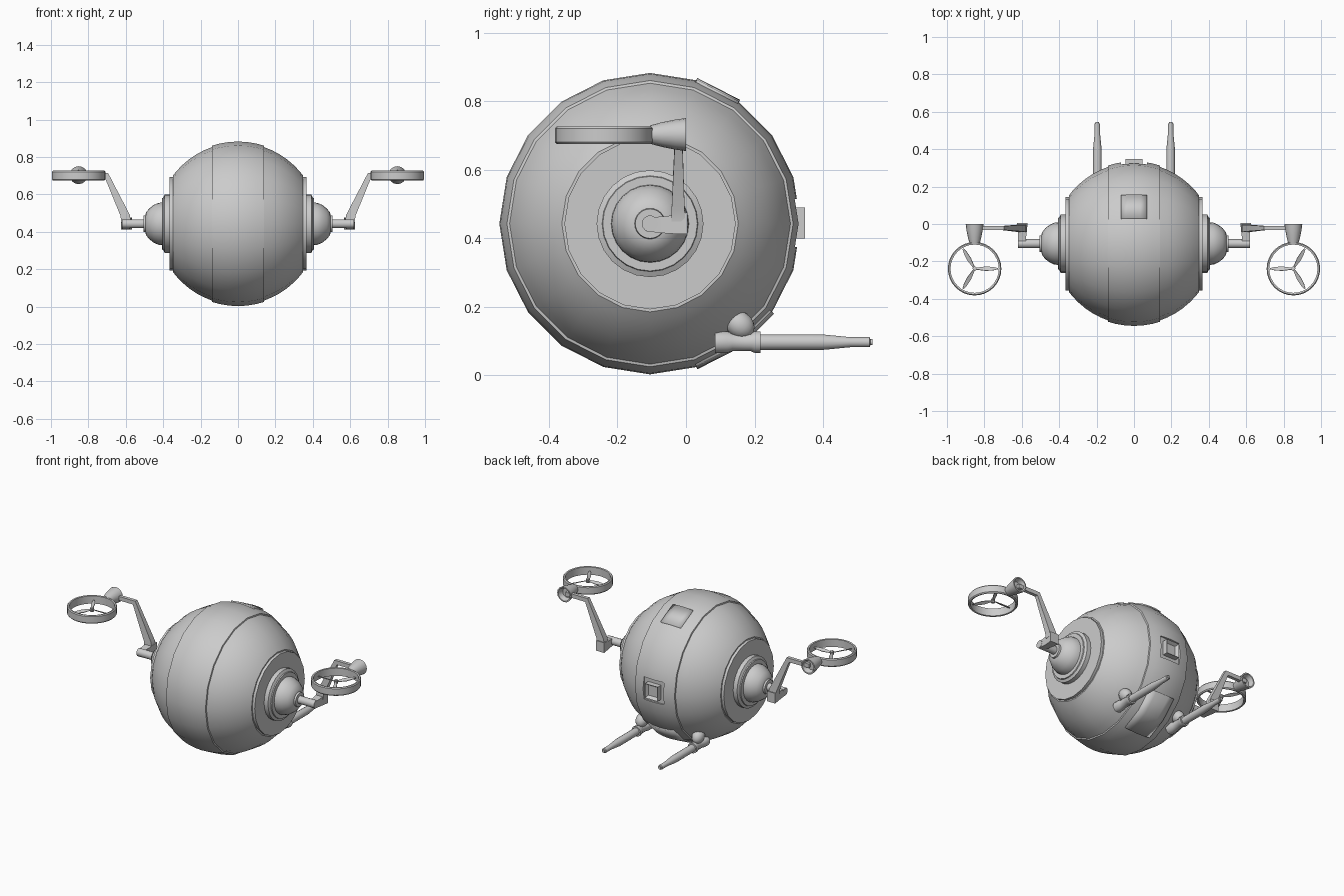
import bpy, bmesh
from math import sin, cos, pi, radians, sqrt
from mathutils import Vector, Matrix

if "Cube" in bpy.data.objects:
    bpy.data.objects.remove(bpy.data.objects["Cube"])

CY, CZ = -0.105, 0.443          # centre of the hull
AX = {'X': Matrix(((0, 0, 1), (1, 0, 0), (0, 1, 0))),   # local z -> world x
      'Y': Matrix(((1, 0, 0), (0, 0, 1), (0, 1, 0))),
      'Z': Matrix.Identity(3)}


def finish(name, bm, mirror=False, angle=30):
    bmesh.ops.recalc_face_normals(bm, faces=bm.faces)
    me = bpy.data.meshes.new(name)
    bm.to_mesh(me)
    bm.free()
    ob = bpy.data.objects.new(name, me)
    bpy.context.collection.objects.link(ob)
    bpy.ops.object.select_all(action='DESELECT')
    ob.select_set(True)
    bpy.context.view_layer.objects.active = ob
    bpy.ops.object.shade_smooth_by_angle(angle=radians(angle))
    if mirror:
        ob.modifiers.new("mirror", 'MIRROR')
    return ob


def lathe(name, profile, axis, centre, segs, mirror=False, closed=False):
    """Revolve (along, radius) points round an axis."""
    bm = bmesh.new()
    rings = []
    for a, r in profile:
        if r == 0:
            rings.append([bm.verts.new(AX[axis] @ Vector((0, 0, a)) + Vector(centre))])
        else:
            rings.append([bm.verts.new(AX[axis] @ Vector((r * cos(2 * pi * i / segs), r * sin(2 * pi * i / segs), a))
                                       + Vector(centre)) for i in range(segs)])
    pairs = list(zip(rings, rings[1:]))
    if closed:
        pairs.append((rings[-1], rings[0]))
    for p, q in pairs:
        for i in range(segs):
            j = (i + 1) % segs
            vs = [p[i % len(p)], p[j % len(p)], q[j % len(q)], q[i % len(q)]]
            bm.faces.new(list(dict.fromkeys(vs)))
    return finish(name, bm, mirror)


def loft(name, sections, mirror=False):
    """Skin a row of four-cornered sections and cap both ends."""
    bm = bmesh.new()
    rows = [[bm.verts.new(p) for p in s] for s in sections]
    for a, b in zip(rows, rows[1:]):
        for i in range(4):
            bm.faces.new((a[i], a[(i + 1) % 4], b[(i + 1) % 4], b[i]))
    bm.faces.new(rows[0])
    bm.faces.new(rows[-1])
    return finish(name, bm, mirror)


def box(name, lo, hi):
    bm = bmesh.new()
    bmesh.ops.create_cube(bm, size=1)
    lo, hi = Vector(lo), Vector(hi)
    for v in bm.verts:
        v.co = (lo + hi) / 2 + v.co * (hi - lo)
    return finish(name, bm)


def band_r(x):
    return sqrt(0.44 ** 2 - x * x)


# Hull: raised centre band and two stepped sphere caps
half = [(x, band_r(x)) for x in (0.05, 0.1, 0.138)] + [(0.14, 0.41)]
half += [(x, sqrt(0.433 ** 2 - x * x)) for x in (0.18, 0.22, 0.26, 0.3, 0.33, 0.348)] + [(0.348, 0)]
hull = lathe("hull", [(-x, r) for x, r in reversed(half)] + [(0, 0.44)] + half, 'X', (0, CY, CZ), 20)

# Recess behind the rear sensor
cutter = box("recess_cutter", (-0.07, 0.312, 0.375), (0.07, 0.5, 0.515))
cutter.hide_render = True
cutter.hide_set(True)
cut = hull.modifiers.new("recess", 'BOOLEAN')
cut.operation = 'DIFFERENCE'
cut.object = cutter

# Rear sensor box with inset face
bm = bmesh.new()
bmesh.ops.create_cube(bm, size=1)
for v in bm.verts:
    v.co = Vector((v.co.x * 0.09, 0.325 + v.co.y * 0.044, 0.445 + v.co.z * 0.09))
back = [f for f in bm.faces if f.calc_center_median().y > 0.34]
bmesh.ops.inset_region(bm, faces=back, thickness=0.018)
bmesh.ops.translate(bm, verts=back[0].verts, vec=(0, -0.02, 0))
finish("rear_sensor", bm)


# Raised hatches following the hull facets
def hatch(name, angles, w):
    bm = bmesh.new()
    rows = []
    for a in map(radians, angles):
        rows.append([bm.verts.new((x, CY + (band_r(x) + 0.007) * sin(a), CZ + (band_r(x) + 0.007) * cos(a)))
                     for x in (-w, -w / 2, 0, w / 2, w)])
    for p, q in zip(rows, rows[1:]):
        for i in range(4):
            bm.faces.new((p[i], q[i], q[i + 1], p[i + 1]))
    ob = finish(name, bm)
    m = ob.modifiers.new("thickness", 'SOLIDIFY')
    m.thickness = 0.02
    # thicken inwards, towards the hull centre
    f = ob.data.polygons[0]
    outward = f.normal.dot(f.center - Vector((0, CY, CZ))) > 0
    m.offset = -1 if outward else 1


hatch("top_hatch", (18, 36), 0.07)
hatch("belly_hatch", (126, 144, 162), 0.09)

# Side hub: stepped discs, dome and axle
lathe("hub_disc", [(0.33, 0.25), (0.365, 0.25), (0.365, 0)], 'X', (0, CY, CZ), 20, True)
lathe("hub_ring", [(0.36, 0.156), (0.392, 0.156), (0.4, 0.14), (0.406, 0.138), (0.406, 0)],
      'X', (0, CY, CZ), 24, True)
lathe("hub_dome", [(0.40, 0.114), (0.425, 0.112), (0.45, 0.101), (0.475, 0.082), (0.492, 0.06),
                   (0.495, 0.045), (0.506, 0.043), (0.506, 0)], 'X', (0, CY, CZ), 24, True)
lathe("axle", [(0.49, 0.024), (0.62, 0.024), (0.62, 0)], 'X', (0, CY, CZ), 14, True)


# Elbow bracket and bent arm
def sec_y(y, x0, x1, z0, z1):
    return [(x0, y, z0), (x1, y, z0), (x1, y, z1), (x0, y, z1)]


loft("elbow", [sec_y(-0.115, 0.58, 0.618, 0.42, 0.46), sec_y(-0.05, 0.575, 0.62, 0.414, 0.466),
               sec_y(0.005, 0.568, 0.626, 0.412, 0.476)], True)


def sec_arm(a, b, y0, y1):
    return [(a[0], y0, a[1]), (b[0], y0, b[1]), (b[0], y1, b[1]), (a[0], y1, a[1])]


loft("arm", [sec_arm((0.572, 0.45), (0.624, 0.45), -0.043, -0.002),
             sec_arm((0.578, 0.49), (0.628, 0.485), -0.042, -0.004),
             sec_arm((0.695, 0.715), (0.712, 0.69), -0.032, -0.011),
             sec_arm((0.85, 0.715), (0.85, 0.69), -0.032, -0.011)], True)

# Motor pod with hollow tail
lathe("motor_pod", [(-0.104, 0), (-0.104, 0.027), (-0.07, 0.036), (-0.03, 0.044), (0, 0.048), (0, 0.04),
                    (-0.03, 0.03), (-0.03, 0)], 'Y', (0.852, 0, 0.703), 16, True)

# Ducted fan: ring, hub and three blades
FX, FY, FZ = 0.852, -0.239, 0.701
lathe("fan_ring", [(-0.026, 0.138), (-0.02, 0.143), (0.02, 0.143), (0.026, 0.138), (0.024, 0.129), (-0.024, 0.129)],
      'Z', (FX, FY, FZ), 32, True, True)
lathe("fan_hub", [(-0.014, 0), (-0.012, 0.011), (0.01, 0.011), (0.014, 0)], 'Z', (FX, FY, FZ), 10, True)
for k in range(3):
    rot = Matrix.Rotation(pi + k * 2 * pi / 3, 3, 'Z')
    secs = []
    for r, w, tw in ((0.0, 0.004, 0.6), (0.06, 0.012, 0.4), (0.1, 0.009, 0.3), (0.124, 0.003, 0.2)):
        corners = [(-w, -0.002), (w, -0.002), (w, 0.002), (-w, 0.002)]
        secs.append([rot @ Vector((r, c * cos(tw) - d * sin(tw), c * sin(tw) + d * cos(tw))) + Vector((FX, FY, FZ))
                     for c, d in corners])
    loft(f"fan_blade_{k + 1}", secs, True)

# Guns under the hull with egg-shaped mounts
lathe("gun", [(0.085, 0), (0.085, 0.032), (0.12, 0.032), (0.135, 0.027), (0.19, 0.027), (0.2, 0.032), (0.218, 0.032),
              (0.218, 0.023), (0.4, 0.023), (0.48, 0.015), (0.536, 0.015), (0.538, 0.009), (0.545, 0.009), (0.545, 0)],
      'Y', (0.196, 0, 0.097), 14, True)
bm = bmesh.new()
bmesh.ops.create_uvsphere(bm, u_segments=16, v_segments=10, radius=0.04,
                          matrix=Matrix.Translation((0.196, 0.157, 0.148)) @ Matrix.Rotation(radians(-40), 4, 'X')
                          @ Matrix.Diagonal((0.9, 1.15, 0.95, 1)))
finish("gun_mount", bm, True, 40)
